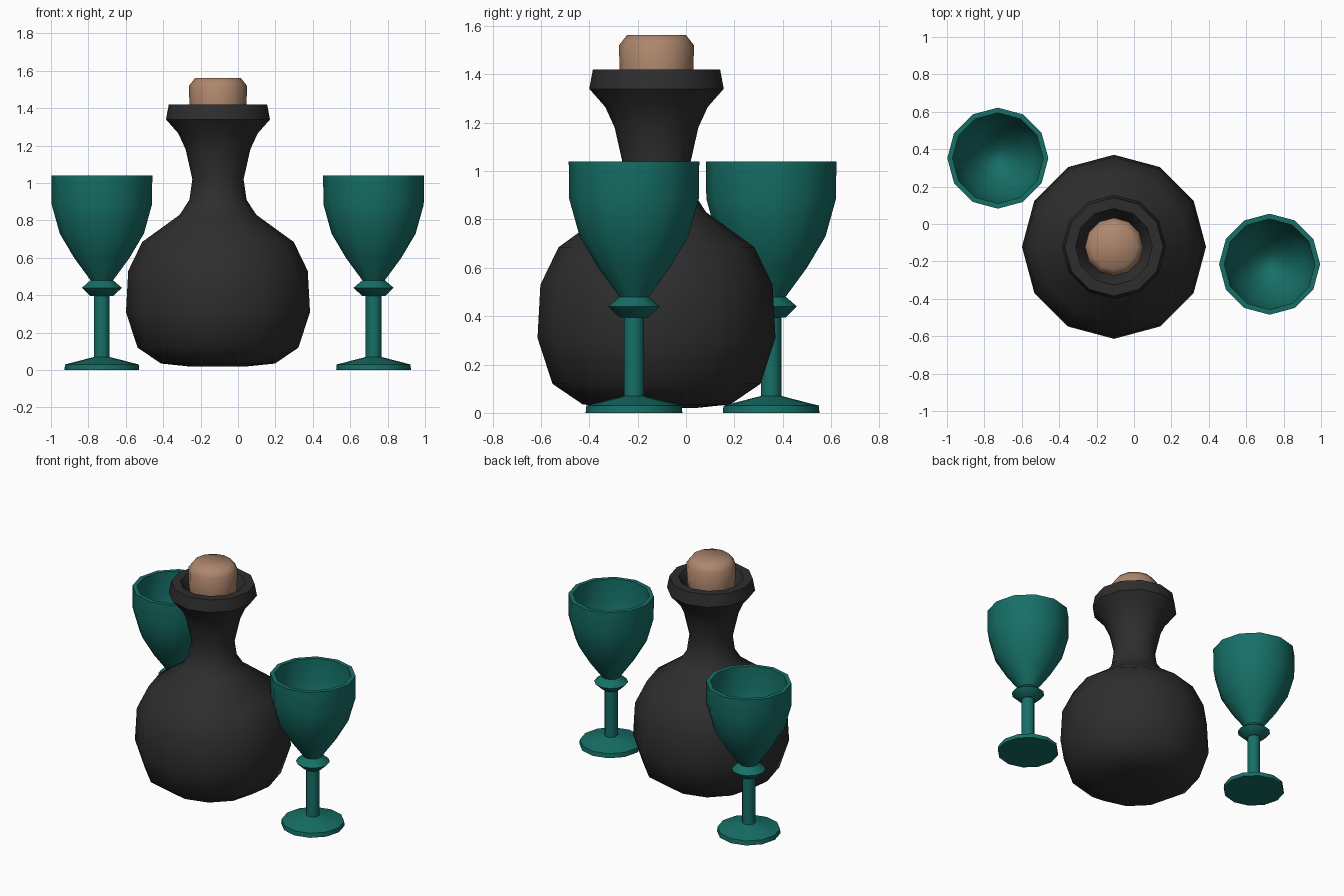
import bpy, bmesh
from math import sin, cos, pi, radians

if "Cube" in bpy.data.objects:
    bpy.data.objects.remove(bpy.data.objects["Cube"])

def material(name, color):
    m = bpy.data.materials.new(name)
    m.diffuse_color = color
    m.use_nodes = True
    m.node_tree.nodes["Principled BSDF"].inputs["Base Color"].default_value = m.diffuse_color
    return m

def lathe(name, profile, x, y, mat, angle=50, sides=12):
    """Revolve (radius, z) points around a vertical axis; radius 0 gives a pole."""
    bm = bmesh.new()
    rings = []
    for r, z in profile:
        if r == 0:
            rings.append([bm.verts.new((0, 0, z))] * sides)
        else:
            rings.append([bm.verts.new((r * cos(2 * pi * i / sides), r * sin(2 * pi * i / sides), z))
                          for i in range(sides)])
    for a, b in zip(rings, rings[1:]):
        for i in range(sides):
            j = (i + 1) % sides
            bm.faces.new(list(dict.fromkeys((a[i], a[j], b[j], b[i]))))
    bmesh.ops.recalc_face_normals(bm, faces=bm.faces)
    me = bpy.data.meshes.new(name)
    bm.to_mesh(me)
    bm.free()
    me.materials.append(mat)
    ob = bpy.data.objects.new(name, me)
    ob.location = (x, y, 0)
    bpy.context.collection.objects.link(ob)
    bpy.ops.object.select_all(action='DESELECT')
    ob.select_set(True)
    bpy.context.view_layer.objects.active = ob
    bpy.ops.object.shade_smooth_by_angle(angle=radians(angle))
    return ob

black = material("dark_glass", (0.027, 0.027, 0.027, 1))
brown = material("cork", (0.42, 0.24, 0.15, 1))
green = material("green_glass", (0.008, 0.16, 0.135, 1))

# bottle with a flared lip and a shallow mouth for the stopper
BX, BY = -0.107, -0.122
lathe("bottle", [(0, 0.02), (0.16, 0.02), (0.305, 0.035), (0.43, 0.12), (0.492, 0.31),
                 (0.48, 0.53), (0.405, 0.685), (0.205, 0.83), (0.153, 0.91), (0.137, 1.02),
                 (0.173, 1.18), (0.212, 1.265), (0.278, 1.34), (0.263, 1.42),
                 (0.205, 1.42), (0.165, 1.36), (0.14, 1.25), (0, 1.25)], BX, BY, black)

# stopper with a bevelled top
lathe("stopper", [(0, 1.27), (0.13, 1.27), (0.152, 1.38), (0.155, 1.52), (0.122, 1.562), (0, 1.562)],
      BX, BY, brown, 60)

# goblets: foot, stem, bead and hollow cup
goblet = [(0, 0), (0.2, 0), (0.197, 0.03), (0.042, 0.07), (0.042, 0.395), (0.06, 0.395),
          (0.107, 0.44), (0.06, 0.48), (0.148, 0.6), (0.225, 0.73), (0.268, 0.885), (0.27, 1.04),
          (0.242, 1.04), (0.24, 0.89), (0.2, 0.745), (0.125, 0.615), (0.05, 0.53), (0, 0.52)]
for side, x, y in (("left", -0.728, 0.352), ("right", 0.725, -0.215)):
    lathe("goblet_" + side, goblet, x, y, green)
